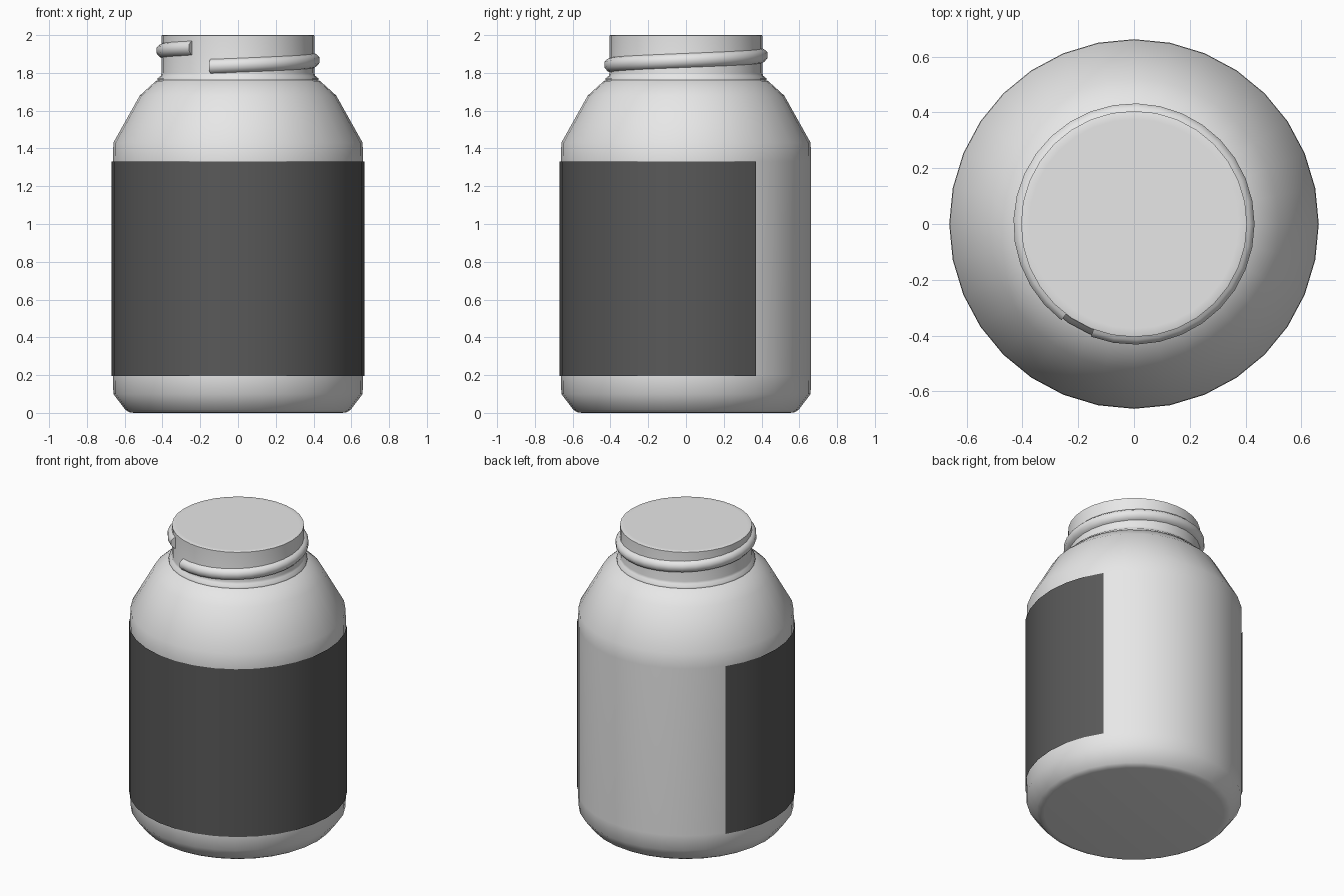
import bpy, bmesh, math

if "Cube" in bpy.data.objects:
    bpy.data.objects.remove(bpy.data.objects["Cube"])

N = 32  # sides of the jar


def material(name, v):
    m = bpy.data.materials.new(name)
    m.diffuse_color = (v, v, v, 1)
    m.use_nodes = True
    m.node_tree.nodes["Principled BSDF"].inputs["Base Color"].default_value = m.diffuse_color
    return m


white = material("white plastic", 0.8)
grey = material("dark grey label", 0.1)


def finish(name, bm, mat, angle=60, recalc=True):
    if recalc:
        bmesh.ops.recalc_face_normals(bm, faces=bm.faces[:])
    me = bpy.data.meshes.new(name)
    bm.to_mesh(me)
    bm.free()
    me.materials.append(mat)
    ob = bpy.data.objects.new(name, me)
    bpy.context.collection.objects.link(ob)
    bpy.ops.object.select_all(action='DESELECT')
    bpy.context.view_layer.objects.active = ob
    ob.select_set(True)
    bpy.ops.object.shade_smooth_by_angle(angle=math.radians(angle))
    return ob


def lathe(name, profile, mat):
    bm = bmesh.new()
    rings = [[bm.verts.new((r * math.cos(2 * math.pi * i / N),
                            r * math.sin(2 * math.pi * i / N), z))
              for i in range(N)] for r, z in profile]
    for a, b in zip(rings, rings[1:]):
        for i in range(N):
            j = (i + 1) % N
            bm.faces.new((a[i], a[j], b[j], b[i]))
    bm.faces.new(rings[0][::-1])
    bm.faces.new(rings[-1])
    return finish(name, bm, mat)


# Jar body with chamfered foot and rounded shoulder
lathe("jar_body", [(0.55, 0.0), (0.575, 0.003), (0.595, 0.015), (0.66, 0.10),
                   (0.662, 0.20), (0.662, 1.33), (0.66, 1.43), (0.52, 1.68),
                   (0.435, 1.757), (0.40, 1.768)], white)

# Neck with small collar at its foot and a flat sealed mouth
lathe("neck", [(0.40, 1.755), (0.425, 1.762), (0.425, 1.772), (0.408, 1.785),
               (0.405, 1.80), (0.405, 1.998), (0.40, 2.0), (0.375, 2.0)], white)

# Screw thread: one rising turn around the neck
bm = bmesh.new()
section = [(0.395, -0.045), (0.415, -0.036), (0.432, -0.016),
           (0.432, 0.014), (0.415, 0.03), (0.395, 0.038)]
steps = 31
loops = []
for k in range(steps + 1):
    t = k / steps
    a = math.radians(249 + 344 * t)
    zc = 1.838 + 0.097 * t
    loops.append([bm.verts.new((r * math.cos(a), r * math.sin(a), zc + dz))
                  for r, dz in section])
for a, b in zip(loops, loops[1:]):
    for i in range(len(section)):
        j = (i + 1) % len(section)
        bm.faces.new((a[i], b[i], b[j], a[j]))
bm.faces.new(loops[0])
bm.faces.new(loops[-1][::-1])
finish("screw_thread", bm, white)

# Wrap-around label, open at the back
bm = bmesh.new()
prev = None
for k in range(-3 - 16, 4):
    a = 2 * math.pi * k / N
    if k == -19:
        a = 2 * math.pi * -19 / N
    x, y = 0.669 * math.cos(a), 0.669 * math.sin(a)
    cur = (bm.verts.new((x, y, 0.195)), bm.verts.new((x, y, 1.33)))
    if prev:
        bm.faces.new((prev[0], cur[0], cur[1], prev[1]))
    prev = cur
finish("label", bm, grey, recalc=False)
